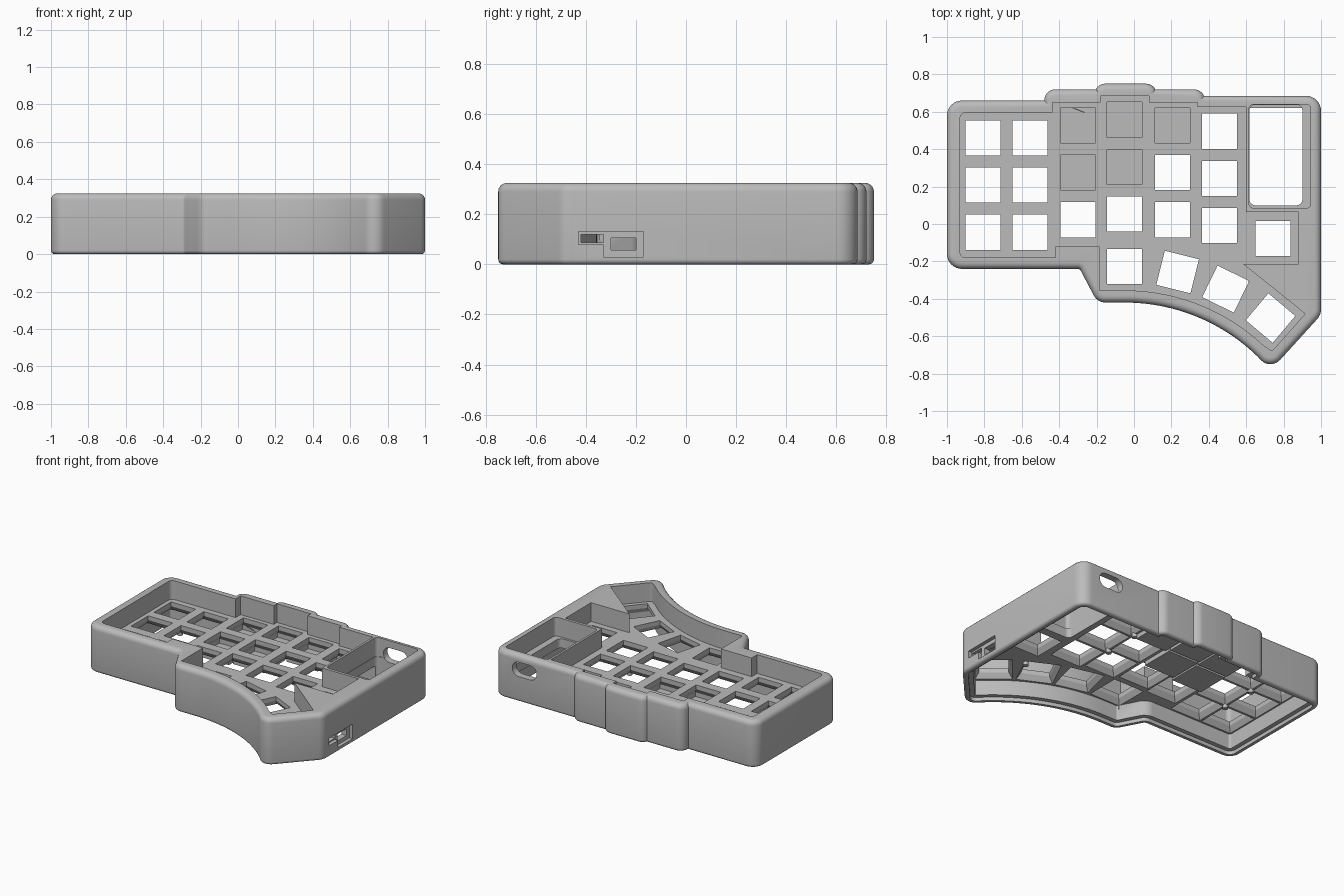
import bpy, bmesh, math
from mathutils import Vector, Matrix

cube = bpy.data.objects.get("Cube")
if cube:
    bpy.data.objects.remove(cube, do_unlink=True)

grey = bpy.data.materials.new("plain grey")
grey.use_nodes = True
grey.diffuse_color = (0.5, 0.5, 0.5, 1)
grey.node_tree.nodes["Principled BSDF"].inputs["Base Color"].default_value = (0.5, 0.5, 0.5, 1)

HEIGHT, PLATE_TOP, PLATE_BOTTOM, WALL = 0.325, 0.195, 0.13, 0.065


def rounded(points, steps=8):
    """Outline from (x, y, radius) corners, each corner filleted."""
    out = []
    for i, (x, y, r) in enumerate(points):
        p = Vector((x, y))
        if r == 0:
            out.append(p)
            continue
        a = (Vector(points[i - 1][:2]) - p).normalized()
        b = (Vector(points[(i + 1) % len(points)][:2]) - p).normalized()
        half = a.angle(b) / 2
        centre = p + (a + b).normalized() * r / math.sin(half)
        start = p + a * r / math.tan(half) - centre
        end = p + b * r / math.tan(half) - centre
        sweep = start.angle(end)
        for k in range(steps + 1):
            t = k / steps
            out.append(centre + (start * math.sin((1 - t) * sweep) + end * math.sin(t * sweep)) / math.sin(sweep))
    return out


def box_outline(x0, x1, y0, y1, r=0):
    return rounded([(x0, y0, r), (x1, y0, r), (x1, y1, r), (x0, y1, r)])


def inset(outline, d):
    """Move a counter-clockwise outline inwards by d."""
    out = []
    for i, p in enumerate(outline):
        e1 = (p - outline[i - 1]).normalized()
        e2 = (outline[(i + 1) % len(outline)] - p).normalized()
        n1, n2 = Vector((-e1.y, e1.x)), Vector((-e2.y, e2.x))
        out.append(p + (n1 + n2) * d / (1 + n1.dot(n2)))
    return out


def add_loft(bm, outline, levels, matrix=Matrix()):
    """Solid through (z, inset) levels of one outline."""
    rings = [[bm.verts.new(matrix @ Vector((p.x, p.y, z))) for p in inset(outline, d)] for z, d in levels]
    n = len(outline)
    for low, high in zip(rings, rings[1:]):
        for i in range(n):
            j = (i + 1) % n
            bm.faces.new((low[i], low[j], high[j], high[i]))
    bm.faces.new(rings[0][::-1])
    bm.faces.new(rings[-1])


def make(name, lofts):
    bm = bmesh.new()
    for loft in lofts:
        add_loft(bm, *loft)
    bmesh.ops.recalc_face_normals(bm, faces=bm.faces)
    mesh = bpy.data.meshes.new(name)
    bm.to_mesh(mesh)
    bm.free()
    mesh.materials.append(grey)
    obj = bpy.data.objects.new(name, mesh)
    bpy.context.collection.objects.link(obj)
    return obj


def combine(target, tool, operation):
    """Apply a boolean and drop the tool."""
    mod = target.modifiers.new("cut", "BOOLEAN")
    mod.operation, mod.object, mod.solver = operation, tool, "EXACT"
    bpy.context.view_layer.objects.active = target
    bpy.ops.object.modifier_apply(modifier=mod.name)
    bpy.data.objects.remove(tool, do_unlink=True)


def cut(name, *lofts):
    combine(case, make(name, lofts), "DIFFERENCE")


def thumb_arc(radius, start, end, count=20):
    """Concave front edge under the thumb keys."""
    xs = [start + (end - start) * i / count for i in range(count + 1)]
    return [(x, -1.44 + math.sqrt(radius ** 2 - (x + 0.05) ** 2), 0) for x in xs]


# Outer shell with rounded rims, plus the stepped bumps at the back
outline = rounded(
    [(-1, -0.24, 0.08), (-0.29, -0.24, 0.02), (-0.195, -0.42, 0.07)]
    + thumb_arc(1.02, -0.05, 0.66)
    + [(0.73, -0.783, 0.07), (1, -0.486, 0.08), (1, 0.685, 0.08),
       (0, 0.685, 0), (-0.05, 0.66, 0), (-1, 0.66, 0.08)])
bumps = [box_outline(-0.48, 0.38, 0.3, 0.72, 0.06), box_outline(-0.21, 0.12, 0.3, 0.75, 0.055)]


def rim(radius, z, side):
    angles = [math.pi / 2 * k / 5 for k in range(6)]
    return [(z + side * radius * math.sin(a), radius * (1 - math.cos(a))) for a in angles]


profile = rim(0.02, 0.02, -1)[::-1] + rim(0.035, HEIGHT - 0.035, 1)
case = make("keyboard_case", [(outline, profile)])
for bump in bumps:
    combine(case, make("bump", [(bump, profile)]), "UNION")

# Underside: cavity with a lip for the base plate
under = [(-0.1, 0.035), (0.025, 0.035), (0.025, WALL), (PLATE_BOTTOM, WALL)]
for shape in [outline] + bumps:
    cut("under_cavity", (shape, under))

# Top well around the keys, leaving the solid blocks
well = rounded(
    [(-0.93, -0.18, 0.03), (-0.42, -0.18, 0), (-0.42, -0.12, 0), (-0.185, -0.12, 0), (-0.185, -0.355, 0)]
    + thumb_arc(1.085, -0.05, 0.69)
    + [(0.738, -0.68, 0.015), (0.915, -0.48, 0), (0.585, -0.215, 0), (0.88, -0.215, 0),
       (0.88, 0.065, 0), (0.6, 0.065, 0), (0.6, 0.625, 0), (0.34, 0.625, 0), (0.34, 0.65, 0),
       (0.08, 0.65, 0), (0.08, 0.685, 0), (-0.18, 0.685, 0), (-0.18, 0.65, 0),
       (-0.435, 0.65, 0), (-0.435, 0.595, 0), (-0.93, 0.595, 0.03)])
cut("key_well", (well, [(PLATE_TOP, 0), (0.5, 0)]))

# Controller bay and its opening through the plate
cut("controller_bay", (box_outline(0.615, 0.945, 0.085, 0.64, 0.025), [(PLATE_TOP, 0), (0.5, 0)]))
cut("bay_opening", (box_outline(0.618, 0.9, 0.1, 0.637, 0.03), [(0.05, 0), (0.3, 0)]))

# Key holes, flared on the underside
columns = [(-0.807, 0.46), (-0.556, 0.46), (-0.299, 0.527), (-0.05, 0.557), (0.206, 0.527), (0.458, 0.496)]
keys = [(x, top - row * 0.252, 0) for x, top in columns for row in range(3)]
keys += [(-0.05, -0.227, 0), (0.744, -0.078, 0), (0.233, -0.257, -14), (0.49, -0.348, -26), (0.73, -0.503, -40)]
square = box_outline(-0.094, 0.094, -0.094, 0.094)
flare = [(0.1, -0.024), (PLATE_BOTTOM, -0.024), (0.165, 0), (0.25, 0)]
cut("key_holes", *[(square, flare, Matrix.Translation((x, y, 0)) @ Matrix.Rotation(math.radians(a), 4, "Z"))
                   for x, y, a in keys])

# Cable slot in the back wall
back = Matrix.Translation((0.762, 0.63, 0.225)) @ Matrix.Rotation(-math.pi / 2, 4, "X")
cut("cable_slot", (box_outline(-0.093, 0.093, -0.05, 0.05, 0.049), [(0, 0), (0.2, 0)], back))

# Switch recess and holes in the right wall: outline (y, z) pushed along x
side = Matrix(((0, 0, 1, 0), (1, 0, 0, 0), (0, 1, 0, 0), (0, 0, 0, 1)))
recess = rounded([(-0.43, 0.08, 0), (-0.33, 0.08, 0), (-0.33, 0.03, 0), (-0.17, 0.03, 0),
                  (-0.17, 0.132, 0), (-0.43, 0.132, 0)])
cut("switch_recess", (recess, [(0.975, 0), (1.1, 0)], side))
cut("switch_holes",
    (box_outline(-0.42, -0.33, 0.088, 0.12), [(0.9, 0), (1.1, 0)], side),
    (box_outline(-0.3, -0.2, 0.057, 0.105), [(0.9, 0), (1.1, 0)], side))

# Small screw bosses under the plate
disc = box_outline(-0.018, 0.018, -0.018, 0.018, 0.0179)
spots = [(-0.68, 0.335), (-0.68, 0.083), (0.33, 0.4), (0.33, 0.145), (0.63, -0.31)]
bosses = make("screw_bosses", [(disc, [(0.11, 0), (0.14, 0)], Matrix.Translation((x, y, 0))) for x, y in spots])

# Smooth rounded rims, sharp edges elsewhere
for obj in (case, bosses):
    bpy.ops.object.select_all(action="DESELECT")
    obj.select_set(True)
    bpy.context.view_layer.objects.active = obj
    bpy.ops.object.shade_smooth_by_angle(angle=math.radians(30))
